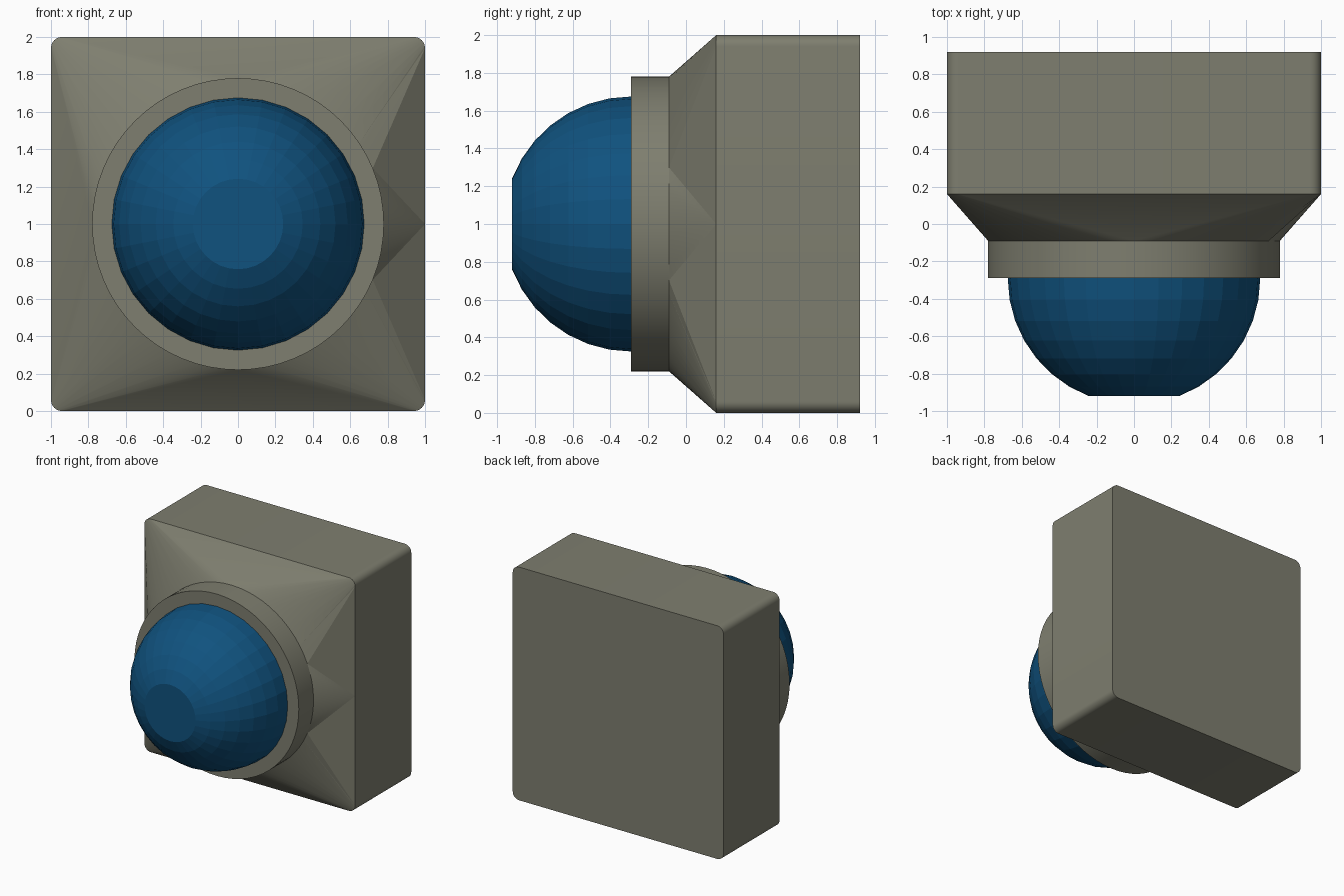
import bpy, bmesh
from math import sin, cos, pi, radians

cube = bpy.data.objects.get("Cube")
if cube:
    bpy.data.objects.remove(cube)


def material(name, color):
    mat = bpy.data.materials.new(name)
    mat.use_nodes = True
    mat.diffuse_color = color
    mat.node_tree.nodes["Principled BSDF"].inputs["Base Color"].default_value = color
    return mat


def finish(bm, name, mat):
    bmesh.ops.recalc_face_normals(bm, faces=bm.faces)
    mesh = bpy.data.meshes.new(name)
    bm.to_mesh(mesh)
    bm.free()
    mesh.materials.append(mat)
    obj = bpy.data.objects.new(name, mesh)
    bpy.context.collection.objects.link(obj)
    return obj


def ring(bm, radius, y, count):
    return [bm.verts.new((radius * cos(2 * pi * i / count), y,
                          1 + radius * sin(2 * pi * i / count))) for i in range(count)]


def bridge(bm, a, b):
    n = len(a)
    for i in range(n):
        j = (i + 1) % n
        bm.faces.new((a[i], a[j], b[j], b[i]))


SEGMENTS = 64
QUARTER = SEGMENTS // 4
FAN = 4          # collar segments joined to the side midpoint
ARC = 8
CORNER = 0.06
FRONT, BACK = 0.16, 0.92

# Rounded square outline, each point paired with a collar position
outline = [(1, 1, 0)]
for q in range(4):
    start = FAN if q == 0 else q * QUARTER
    end = SEGMENTS - FAN if q == 3 else (q + 1) * QUARTER
    sx = 1 if q in (0, 3) else -1
    sz = 1 if q < 2 else -1
    for j in range(ARC + 1):
        a = (q + j / ARC) * pi / 2
        outline.append((sx * (1 - CORNER) + CORNER * cos(a),
                        1 + sz * (1 - CORNER) + CORNER * sin(a),
                        start + (end - start) * j / (ARC + 1)))

# Housing: box, square-to-round taper and collar
bm = bmesh.new()
front = [bm.verts.new((x, FRONT, z)) for x, z, _ in outline]
back = [bm.verts.new((x, BACK, z)) for x, z, _ in outline]
bridge(bm, front, back)
bm.faces.new(back)
collar_back = ring(bm, 0.78, -0.09, SEGMENTS)
collar_front = ring(bm, 0.78, -0.29, SEGMENTS)
bridge(bm, collar_back, collar_front)
bm.faces.new(collar_front)

# Zip the outline and the collar together with triangles
marks = [p for _, _, p in outline[1:]] + [SEGMENTS - FAN]
i = o = 0
while i < SEGMENTS or o < len(front):
    outer = front[o % len(front)]
    inner = collar_back[i % SEGMENTS]
    if o < len(front) and marks[o] <= i:
        o += 1
        bm.faces.new((outer, front[o % len(front)], inner))
    else:
        i += 1
        bm.faces.new((outer, collar_back[i % SEGMENTS], inner))
housing = finish(bm, "housing", material("olive_grey", (0.21, 0.21, 0.16, 1)))
bpy.ops.object.select_all(action='DESELECT')
housing.select_set(True)
bpy.context.view_layer.objects.active = housing
bpy.ops.object.shade_smooth_by_angle(angle=radians(12))

# Dome: faceted hemisphere with a flat cut at its tip
bm = bmesh.new()
RADIUS, RINGS, SIDES = 0.675, 7, 32
previous = ring(bm, RADIUS, -0.27, SIDES)
for k in range(RINGS + 1):
    a = radians(69) * k / RINGS
    current = ring(bm, RADIUS * cos(a), -0.29 - RADIUS * sin(a), SIDES)
    bridge(bm, previous, current)
    previous = current
bm.faces.new(previous)
finish(bm, "dome", material("deep_blue", (0.005, 0.084, 0.21, 1)))
